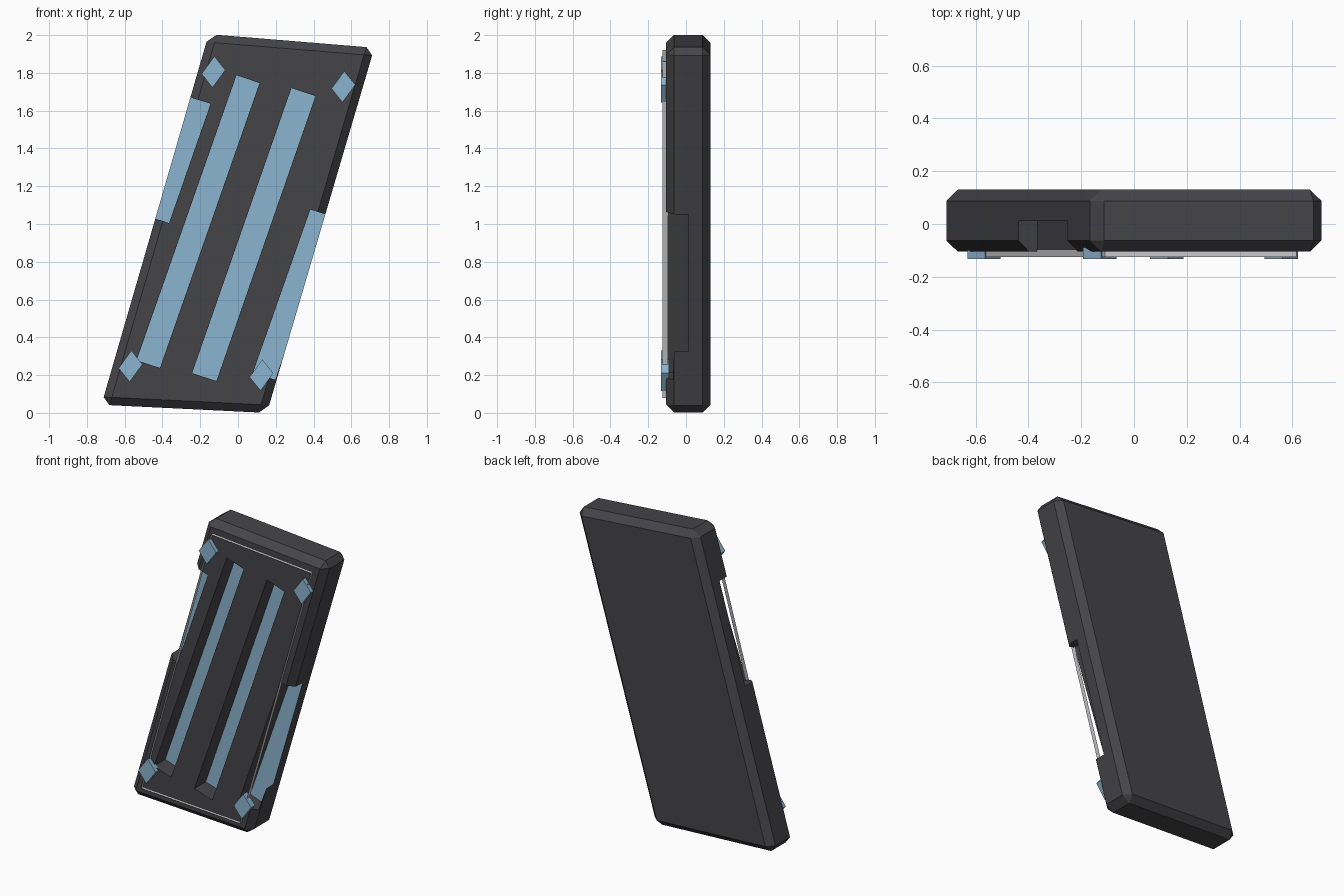
import bpy, bmesh

cube = bpy.data.objects.get("Cube")
if cube:
    bpy.data.objects.remove(cube, do_unlink=True)


def material(name, rgb):
    mat = bpy.data.materials.new(name)
    mat.use_nodes = True
    mat.diffuse_color = (*rgb, 1)
    mat.node_tree.nodes["Principled BSDF"].inputs["Base Color"].default_value = (*rgb, 1)
    return mat


dark = material("charcoal", (0.06, 0.058, 0.065))
blue = material("pale blue", (0.26, 0.46, 0.63))
white = material("light grey", (0.6, 0.6, 0.6))


def plate(name, outlines, front, back, mats, bevel=0, rim=0):
    """Extrude outlines (x, z) from front to back, optionally as a ring or bevelled."""
    bm = bmesh.new()
    for outline in outlines:
        bm.faces.new([bm.verts.new((x, front, z)) for x, z in outline])
    if rim:
        centre = bm.faces[:]
        bmesh.ops.inset_individual(bm, faces=centre, thickness=rim, use_even_offset=True)
        bmesh.ops.delete(bm, geom=centre, context='FACES')
    grown = bmesh.ops.extrude_face_region(bm, geom=bm.faces[:], use_keep_orig=True)
    for v in grown["geom"]:
        if isinstance(v, bmesh.types.BMVert):
            v.co.y = back
    bmesh.ops.recalc_face_normals(bm, faces=bm.faces[:])
    if bevel:
        bmesh.ops.bevel(bm, geom=bm.edges[:], offset=bevel, segments=1,
                        profile=0.5, affect='EDGES')
    mesh = bpy.data.meshes.new(name)
    bm.to_mesh(mesh)
    bm.free()
    for m in mats:
        mesh.materials.append(m)
    obj = bpy.data.objects.new(name, mesh)
    bpy.context.collection.objects.link(obj)
    return obj


# Slanted slab with chamfered edges
slab = plate("slab", [[(-0.155, 2.005), (0.722, 1.933), (0.153, 0.0), (-0.723, 0.043)]],
             -0.105, 0.13, [dark, blue], bevel=0.042)

# Two long grooves and two open side notches
floor_y = 0.012
slots = [
    [(-0.008, 1.788), (0.114, 1.746), (-0.413, 0.238), (-0.537, 0.278)],
    [(0.283, 1.72), (0.41, 1.677), (-0.114, 0.169), (-0.243, 0.21)],
    [(-0.275, 1.677), (-0.145, 1.637), (-0.365, 1.005), (-0.49, 1.045)],
    [(0.383, 1.077), (0.495, 1.04), (0.197, 0.175), (0.08, 0.215)],
]
cutter = plate("slot_cutter", slots, -0.3, floor_y, [dark])
cutter.hide_render = True
cut = slab.modifiers.new("slots", 'BOOLEAN')
cut.operation = 'DIFFERENCE'
cut.solver = 'EXACT'
cut.object = cutter
bpy.context.view_layer.objects.active = slab
bpy.ops.object.modifier_apply(modifier=cut.name)
bpy.data.objects.remove(cutter, do_unlink=True)

# Blue slot floors, dark everywhere else
for face in slab.data.polygons:
    on_floor = face.normal.y < -0.9 and abs(face.center.y - floor_y) < 0.01
    face.material_index = 1 if on_floor else 0

# Raised border frame
plate("border_frame", [[(-0.11, 1.92), (0.616, 1.86), (0.1, 0.08), (-0.618, 0.12)]],
      -0.125, -0.096, [white], rim=0.05)

# Diamond studs on the frame corners
studs = {"top_right": (-0.13, 1.805), "top_left": (0.558, 1.727),
         "bottom_right": (-0.569, 0.247), "bottom_left": (0.124, 0.2)}
for corner, (x, z) in studs.items():
    diamond = [(x + 0.005, z + 0.083), (x + 0.063, z + 0.01),
               (x - 0.005, z - 0.083), (x - 0.063, z - 0.01)]
    plate(corner + "_stud", [diamond], -0.132, -0.09, [blue])
